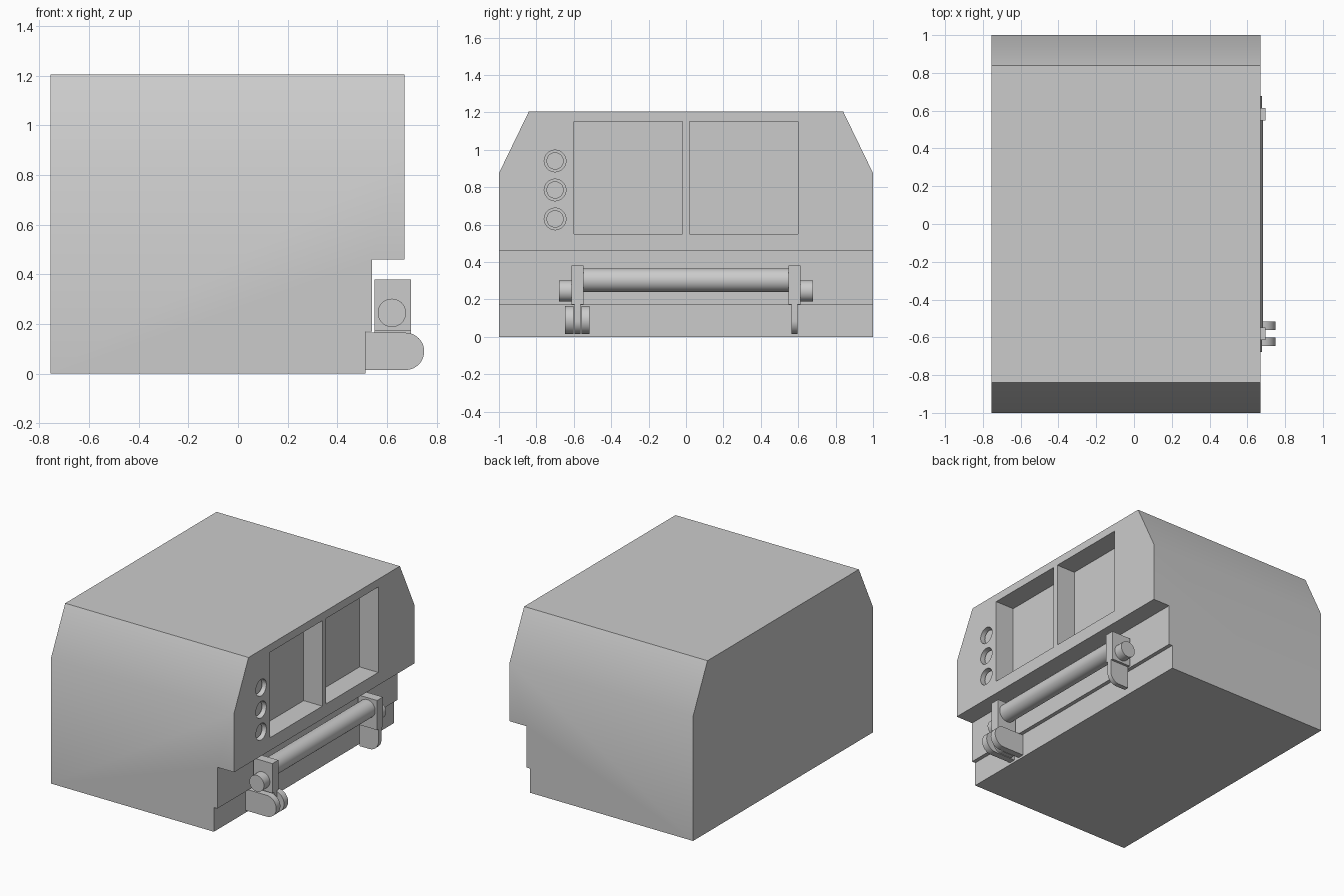
import bpy, bmesh, math
from mathutils import Matrix, Vector

cube = bpy.data.objects.get("Cube")
if cube:
    bpy.data.objects.remove(cube, do_unlink=True)

grey = bpy.data.materials.new("plain_grey")
grey.use_nodes = True
COLOUR = (0.6, 0.6, 0.6, 1)
grey.diffuse_color = COLOUR
grey.node_tree.nodes["Principled BSDF"].inputs["Base Color"].default_value = COLOUR


def finish(name, bm):
    bmesh.ops.recalc_face_normals(bm, faces=bm.faces)
    mesh = bpy.data.meshes.new(name)
    bm.to_mesh(mesh)
    bm.free()
    mesh.materials.append(grey)
    obj = bpy.data.objects.new(name, mesh)
    bpy.context.collection.objects.link(obj)
    return obj


def activate(obj):
    bpy.ops.object.select_all(action='DESELECT')
    obj.select_set(True)
    bpy.context.view_layer.objects.active = obj


def smooth(obj):
    activate(obj)
    bpy.ops.object.shade_smooth_by_angle(angle=math.radians(30))
    return obj


def extrude(name, points, offset):
    bm = bmesh.new()
    face = bm.faces.new([bm.verts.new(p) for p in points])
    new = bmesh.ops.extrude_face_region(bm, geom=[face])["geom"]
    verts = [g for g in new if isinstance(g, bmesh.types.BMVert)]
    bmesh.ops.translate(bm, verts=verts, vec=Vector(offset))
    return finish(name, bm)


def box(name, x0, x1, y0, y1, z0, z1):
    return extrude(name, [(x0, y0, z0), (x1, y0, z0), (x1, y1, z0), (x0, y1, z0)],
                   (0, 0, z1 - z0))


def cylinder(name, start, end, radius):
    start, end = Vector(start), Vector(end)
    axis = end - start
    turn = axis.to_track_quat('Z', 'Y').to_matrix().to_4x4()
    bm = bmesh.new()
    bmesh.ops.create_cone(bm, cap_ends=True, segments=48, radius1=radius, radius2=radius,
                          depth=axis.length,
                          matrix=Matrix.Translation((start + end) / 2) @ turn)
    return finish(name, bm)


def cut(target, cutter):
    cutter.hide_render = True
    mod = target.modifiers.new("cut", 'BOOLEAN')
    mod.operation = 'DIFFERENCE'
    mod.solver = 'EXACT'
    mod.object = cutter
    activate(target)
    bpy.ops.object.modifier_apply(modifier=mod.name)
    bpy.data.objects.remove(cutter, do_unlink=True)


# Main housing with sloped shoulders at both ends
LEFT, RIGHT = -0.755, 0.67
outline = [(-1, 0), (1, 0), (1, 0.875), (0.84, 1.205), (-0.84, 1.205), (-1, 0.875)]
housing = extrude("housing", [(LEFT, y, z) for y, z in outline], (RIGHT - LEFT, 0, 0))

# Stepped lower part of the working side
cut(housing, box("step_cutter", 0.54, 0.9, -1.2, 1.2, -0.2, 0.46))
cut(housing, box("base_cutter", 0.513, 0.9, -1.2, 1.2, -0.2, 0.17))

# Two rectangular recesses
for y0, y1 in ((-0.6, -0.02), (0.02, 0.6)):
    cut(housing, box("recess_cutter", 0.525, 0.9, y0, y1, 0.55, 1.15))

# Round sockets, each with a sunken button
for i in range(3):
    z = 0.63 + 0.155 * i
    cut(housing, cylinder("socket_cutter", (0.62, -0.7, z), (0.8, -0.7, z), 0.058))
    smooth(cylinder(f"button_{i + 1}", (0.61, -0.7, z), (0.645, -0.7, z), 0.046))
smooth(housing)

# Long roller between the brackets
BAR_X = 0.62
smooth(cylinder("roller", (BAR_X, -0.56, 0.303), (BAR_X, 0.56, 0.303), 0.063))


def rounded_tab(name, x0, x1, y0, y1, z0, z1, r, both):
    """Plate in the xz plane, its outer lower (or both) corners rounded."""
    pts = [(x0, z1), (x0, z0)]
    arc = 24 if both else 12
    for i in range(arc + 1):
        a = math.radians(-90 + 180 * i / 24)
        pts.append((x1 - r + r * math.cos(a), z0 + r + r * math.sin(a)))
    if not both:
        pts.append((x1, z1))
    return smooth(extrude(name, [(x, y0, z) for x, z in pts], (0, y1 - y0, 0)))


# Brackets with end stubs and hanging tabs, mirrored front to back
for side, s in (("front", -1), ("back", 1)):
    ys = sorted((s * 0.548, s * 0.613))
    box(f"{side}_bracket", 0.55, 0.697, *ys, 0.172, 0.38)
    smooth(cylinder(f"{side}_stub", (BAR_X, s * 0.6, 0.245), (BAR_X, s * 0.678, 0.245), 0.057))
    ys = sorted((s * 0.563, s * 0.596))
    rounded_tab(f"{side}_hanging_tab", 0.55, 0.697, *ys, 0.015, 0.174, 0.07, False)

# Fork plates holding the front tab
for name, y0, y1 in (("outer_fork_plate", -0.647, -0.601), ("inner_fork_plate", -0.56, -0.515)):
    rounded_tab(name, 0.51, 0.75, y0, y1, 0.015, 0.165, 0.075, True)
